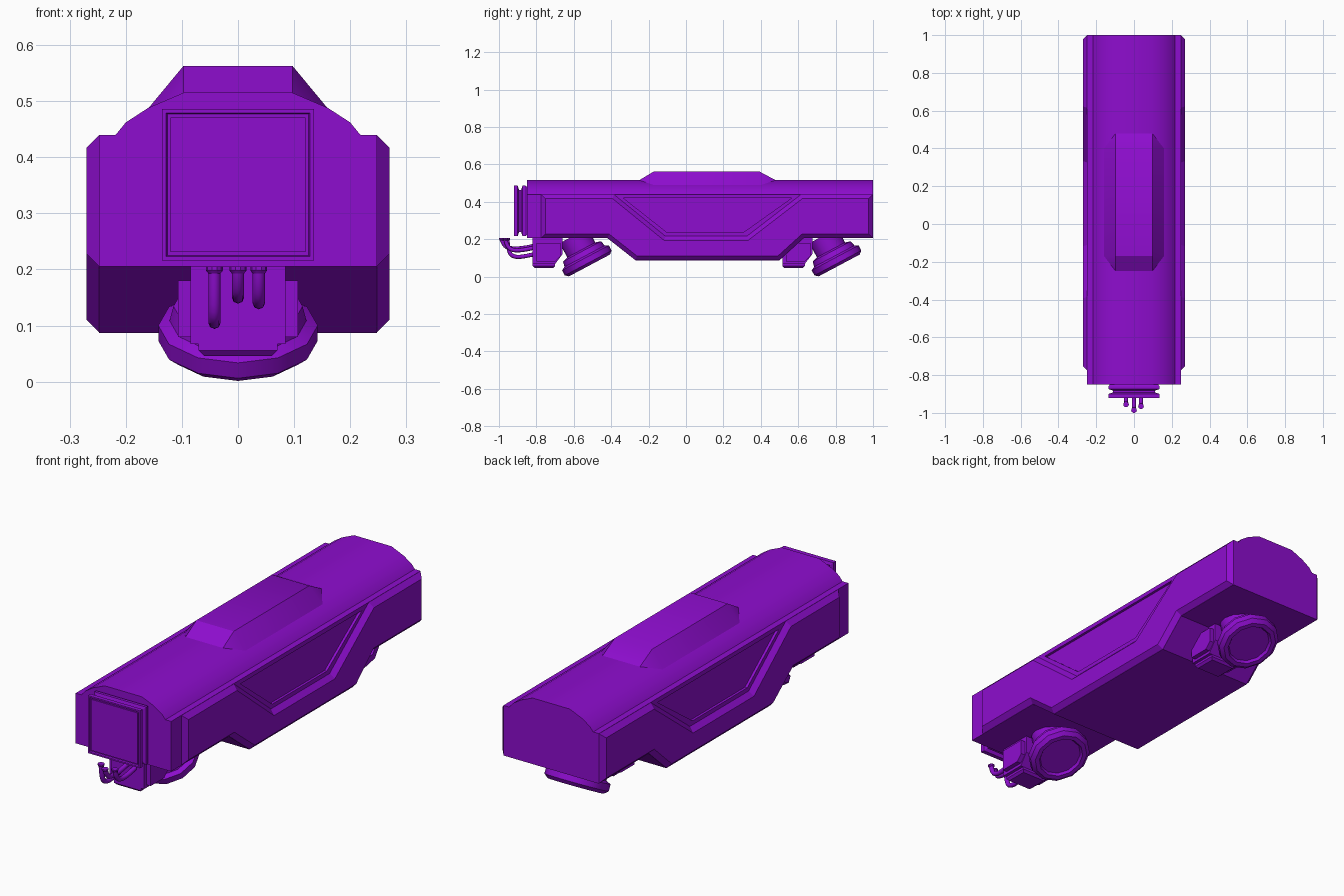
import bpy, bmesh, math
from mathutils import Matrix, Vector

cube = bpy.data.objects.get("Cube")
if cube:
    bpy.data.objects.remove(cube, do_unlink=True)

PURPLE = (0.27, 0.004, 0.62, 1)
paint = bpy.data.materials.new("purple paint")
paint.use_nodes = True
paint.diffuse_color = PURPLE
paint.node_tree.nodes["Principled BSDF"].inputs["Base Color"].default_value = PURPLE


def finish(name, bm, closed=True):
    if closed:
        bmesh.ops.recalc_face_normals(bm, faces=bm.faces)
    mesh = bpy.data.meshes.new(name)
    bm.to_mesh(mesh)
    bm.free()
    obj = bpy.data.objects.new(name, mesh)
    bpy.context.collection.objects.link(obj)
    mesh.materials.append(paint)
    return obj


def loft(name, rings):
    """Skin a list of equal-length rings of points and cap both ends."""
    bm = bmesh.new()
    loops = [[bm.verts.new(p) for p in ring] for ring in rings]
    n = len(loops[0])
    for a, b in zip(loops, loops[1:]):
        for i in range(n):
            j = (i + 1) % n
            bm.faces.new((a[i], a[j], b[j], b[i]))
    bm.faces.new(loops[0])
    bm.faces.new(loops[-1])
    return finish(name, bm)


def side_prism(name, profile, x0, x1):
    return loft(name, [[(x, y, z) for y, z in profile] for x in (x0, x1)])


def circle(r, z, n):
    return [(r * math.cos(2 * math.pi * i / n), r * math.sin(2 * math.pi * i / n), z)
            for i in range(n)]


def mirror_x(obj):
    obj.modifiers.new("mirror", 'MIRROR').use_axis[0] = True


# Hull with a dropped belly between the bogies
belly = [(1, .205), (.63, .205), (.5, .087), (-.27, .087), (-.42, .205)]
hull = side_prism("hull", [(-.85, .44), (1, .44)] + belly + [(-.85, .205)], -.248, .248)

# Recessed side windows
window = [(-.335, .42), (-.1, .235), (.305, .235), (.565, .42)]
for side in (-1, 1):
    cutter = side_prism("window_cutter", window, side * .236, side * .3)
    cutter.hide_render = True
    cutter.hide_set(True)
    cutter.display_type = 'WIRE'
    cut = hull.modifiers.new("window", 'BOOLEAN')
    cut.operation = 'DIFFERENCE'
    cut.solver = 'EXACT'
    cut.object = cutter

# Bevelled side armour that dips around the window
outline = [(-.775, .44), (-.385, .44), (-.11, .217), (.325, .217), (.615, .44),
           (1, .44)] + belly + [(-.775, .205)]
bm = bmesh.new()
plate = bm.faces.new([bm.verts.new((.247, y, z)) for y, z in outline])
plate.normal_update()
if plate.normal.x < 0:
    plate.normal_flip()
bmesh.ops.inset_individual(bm, faces=[plate], thickness=.023, depth=.023, use_even_offset=True)
mirror_x(finish("side_armour", bm, closed=False))

# Curved roof
half_roof = [(.218, .43), (.218, .44), (.2, .462), (.16, .488), (.097, .515)]
arch = half_roof + [(-x, z) for x, z in reversed(half_roof)]
loft("roof", [[(x, y, z) for x, z in arch] for y in (-.85, 1)])

# Raised roof housing with clipped corners
bm = bmesh.new()
for x in (-1, 1):
    for px, front, back, z in ((.097, -.17, .39, .563), (.097, -.25, .48, .515),
                               (.16, -.17, .4, .487)):
        for y in (front, back):
            bm.verts.new((x * px, y, z))
bmesh.ops.convex_hull(bm, input=bm.verts)
bmesh.ops.dissolve_limit(bm, angle_limit=.01, verts=bm.verts, edges=bm.edges)
finish("roof_housing", bm)

# Ribbed gangway at the front with a sunken door
ribs = [(-.84, .122), (-.86, .135), (-.874, .135), (-.882, .112), (-.892, .112),
        (-.9, .135), (-.92, .135), (-.92, .128), (-.912, .126), (-.912, .12), (-.917, .12)]
corners = ((-1, -1), (1, -1), (1, 1), (-1, 1))
loft("gangway", [[(h * cx, y, .351 + h * cz) for cx, cz in corners] for y, h in ribs])

# Bogies: tilted hover disc plus coupling box, front and rear
disc_profile = [(-.018, .096), (-.03, .104), (-.03, .124), (-.015, .142), (.016, .142),
                (.026, .122), (.055, .115), (.064, .085), (.15, .085)]
for place, shift in (("front", 0), ("rear", 1.335)):
    disc = loft(place + "_hover_disc", [circle(r, z, 12) for z, r in disc_profile])
    disc.data.transform(Matrix.Translation((0, -.53 + shift, .086))
                        @ Matrix.Rotation(math.radians(28), 4, 'X'))

    def shifted(points):
        return [(y + shift, z) for y, z in points]

    side_prism(place + "_coupling_box", shifted(
        [(-.82, .067), (-.82, .21), (-.66, .21), (-.66, .12), (-.7, .067)]), -.085, .085)
    side_prism(place + "_coupling_cheeks", shifted(
        [(-.8, .08), (-.8, .18), (-.67, .18), (-.67, .11), (-.7, .08)]), -.107, .107)
    loft(place + "_coupling_foot", [
        [(w * cx, -.76 + shift + d * cy, z) for cx, cy in corners]
        for z, w, d in ((.07, .07, .06), (.056, .07, .06), (.046, .06, .05))])

# Brake hoses with flanged ends
for label, x, low, tip in (("right", -.042, .105, -.955), ("middle", 0, .15, -.985),
                           ("left", .037, .14, -.965)):
    curve = bpy.data.curves.new(label + "_hose", 'CURVE')
    curve.dimensions = '3D'
    curve.bevel_depth = .011
    curve.bevel_resolution = 2
    curve.resolution_u = 4
    curve.use_fill_caps = True
    path = [(-.81, low + .015), (-.87, low), (tip + .03, low), (tip + .005, low + .03), (tip, .2)]
    spline = curve.splines.new('NURBS')
    spline.points.add(len(path) - 1)
    for point, (y, z) in zip(spline.points, path):
        point.co = (x, y, z, 1)
    spline.order_u = 3
    spline.use_endpoint_u = True
    curve.materials.append(paint)
    bpy.context.collection.objects.link(bpy.data.objects.new(label + "_hose", curve))
    flange = loft(label + "_hose_flange",
                  [circle(r, z, 10) for r, z in ((.011, .193), (.015, .198), (.015, .205))])
    flange.data.transform(Matrix.Translation((x, tip, 0)))

# Smooth the rounded parts, keep hard edges
bpy.ops.object.select_all(action='DESELECT')
for obj in bpy.context.collection.objects:
    if obj.type == 'MESH' and any(k in obj.name for k in ("roof", "disc", "flange")):
        obj.select_set(True)
        bpy.context.view_layer.objects.active = obj
bpy.ops.object.shade_smooth_by_angle(angle=math.radians(30.5))
